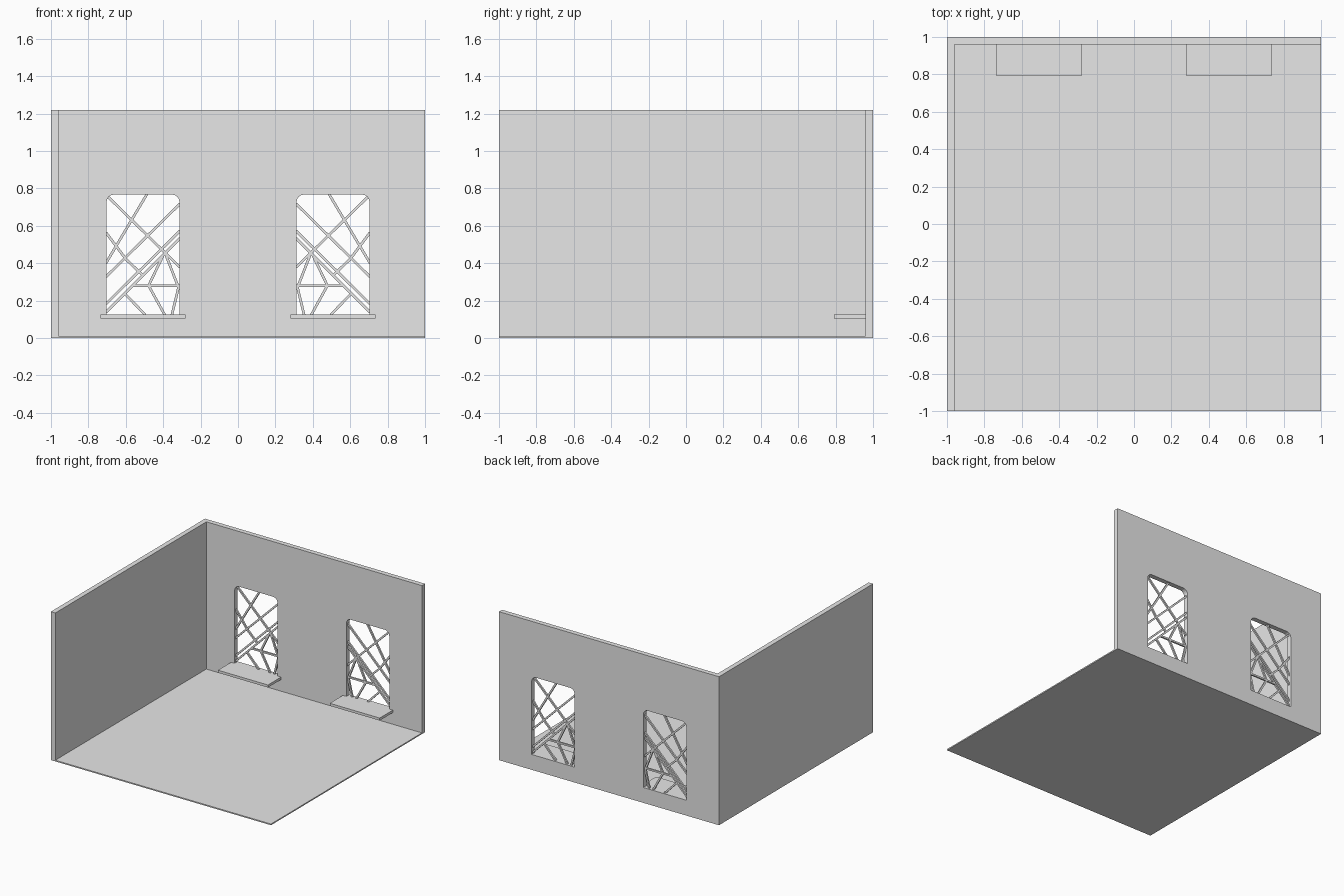
import bpy, math
from mathutils import Vector

cube = bpy.data.objects.get("Cube")
if cube:
    bpy.data.objects.remove(cube)

# One plaster colour for everything
plaster = bpy.data.materials.new("plain_grey")
plaster.use_nodes = True
grey = (0.8, 0.8, 0.8, 1)
plaster.diffuse_color = grey
for node in plaster.node_tree.nodes:
    if node.type == 'BSDF_PRINCIPLED':
        node.inputs["Base Color"].default_value = grey

HEIGHT, THICK, FLOOR = 1.22, 0.04, 0.01
HALF_W, SILL_TOP, HEAD, RADIUS = 0.195, 0.126, 0.767, 0.04
WINDOW_X = 0.508
WALL_Y = 1 - THICK / 2


def box(name, low, high):
    low, high = Vector(low), Vector(high)
    bpy.ops.mesh.primitive_cube_add(size=1, location=(low + high) / 2)
    ob = bpy.context.object
    ob.name = name
    ob.scale = high - low
    ob.data.materials.append(plaster)
    return ob


def upright_panel(name, loops, depth, y):
    """Filled outlines in x and z, given a depth in y; inner loops are holes."""
    curve = bpy.data.curves.new(name, 'CURVE')
    curve.dimensions = '2D'
    curve.fill_mode = 'BOTH'
    curve.extrude = depth / 2
    for loop in loops:
        spline = curve.splines.new('POLY')
        spline.points.add(len(loop) - 1)
        for point, (x, z) in zip(spline.points, loop):
            point.co = (x, z, 0, 1)
        spline.use_cyclic_u = True
    temp = bpy.data.objects.new(name + "_outline", curve)
    bpy.context.collection.objects.link(temp)
    graph = bpy.context.evaluated_depsgraph_get()
    mesh = bpy.data.meshes.new_from_object(temp.evaluated_get(graph))
    bpy.data.objects.remove(temp)
    mesh.materials.clear()
    mesh.materials.append(plaster)
    for face in mesh.polygons:
        face.use_smooth = False
    ob = bpy.data.objects.new(name, mesh)
    bpy.context.collection.objects.link(ob)
    ob.rotation_euler.x = math.pi / 2
    ob.location.y = y
    return ob


def window_outline(cx):
    """Window opening with rounded upper corners."""
    pts = [(cx - HALF_W, SILL_TOP), (cx + HALF_W, SILL_TOP)]
    for side, start in ((1, 0), (-1, 90)):
        for step in range(5):
            a = math.radians(start + step * 22.5)
            pts.append((cx + side * (HALF_W - RADIUS) + RADIUS * math.cos(a),
                        HEAD - RADIUS + RADIUS * math.sin(a)))
    return pts


# Floor and walls
box("floor", (-1, -1, 0), (1, 1 - THICK, FLOOR))
box("side_wall", (-1, -1, 0), (-1 + THICK, 1 - THICK, HEIGHT))
outline = [(-1, 0), (1, 0), (1, HEIGHT), (-1, HEIGHT)]
upright_panel("back_wall", [outline, window_outline(-WINDOW_X), window_outline(WINDOW_X)],
              THICK, WALL_Y)

# Lattice bars: paths across the window, as offset from its centre and height
BARS = [
    [(-0.187, 0.755), (0.195, 0.38)],
    [(0.195, 0.715), (-0.195, 0.33)],
    [(0.02, 0.767), (-0.195, 0.405)],
    [(-0.195, 0.56), (-0.09, 0.42), (0, 0.335)],
    [(0.195, 0.57), (-0.195, 0.185)],
    [(0.195, 0.53), (-0.195, 0.14)],
    [(0.118, 0.455), (0.19, 0.27), (0.155, 0.126)],
    [(0.107, 0.44), (0.03, 0.28), (0.115, 0.126)],
    [(-0.05, 0.28), (0.195, 0.28)],
    [(-0.095, 0.235), (0.01, 0.126)],
]
BAR_WIDTH, BAR_DEPTH = 0.014, 0.014

for label, side in (("right", -1), ("left", 1)):
    cx = side * WINDOW_X
    count = 0
    for path in BARS:
        for a, b in zip(path, path[1:]):
            # Paths are mirrored for the other window
            start = Vector((cx - side * a[0], WALL_Y, a[1]))
            end = Vector((cx - side * b[0], WALL_Y, b[1]))
            run = end - start
            count += 1
            bpy.ops.mesh.primitive_cube_add(size=1, location=(start + end) / 2)
            bar = bpy.context.object
            bar.name = f"{label}_lattice_bar_{count}"
            bar.scale = (run.length + 0.008, BAR_DEPTH, BAR_WIDTH)
            bar.rotation_euler.y = -math.atan2(run.z, run.x)
            bar.data.materials.append(plaster)
    # Deep sill on the room side
    box(f"{label}_window_sill", (cx - 0.227, 0.79, 0.105), (cx + 0.227, 1 - THICK, SILL_TOP))
